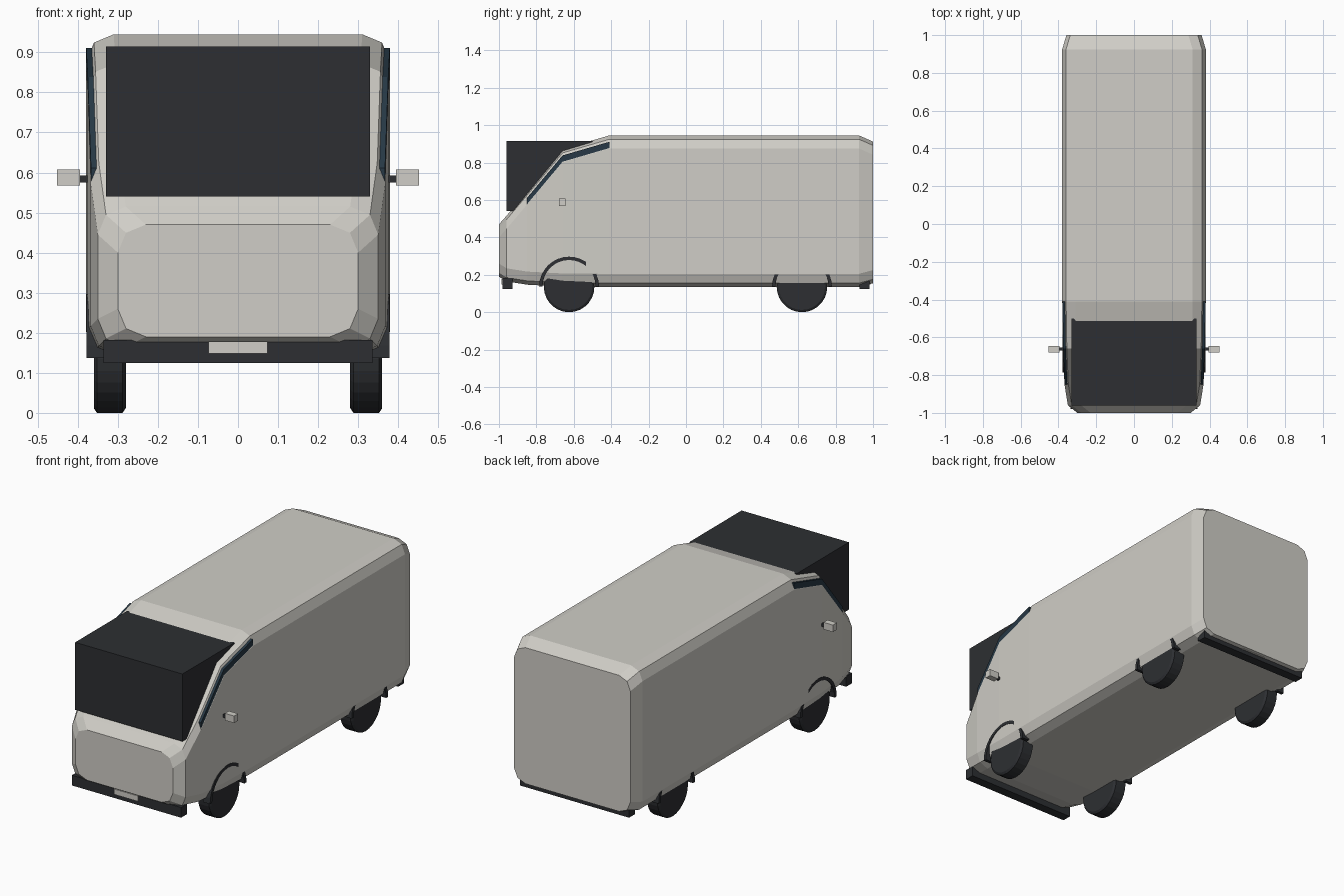
import bpy, bmesh, math

if "Cube" in bpy.data.objects:
    bpy.data.objects.remove(bpy.data.objects["Cube"])


def material(name, rgb):
    m = bpy.data.materials.new(name)
    m.diffuse_color = (*rgb, 1)
    m.use_nodes = True
    m.node_tree.nodes["Principled BSDF"].inputs["Base Color"].default_value = m.diffuse_color
    return m


PAINT = material("paint", (0.63, 0.615, 0.57))
DARK = material("dark_trim", (0.026, 0.028, 0.032))
GLASS = material("side_glass", (0.02, 0.04, 0.06))


def finish(bm, name, mat):
    bmesh.ops.recalc_face_normals(bm, faces=bm.faces)
    me = bpy.data.meshes.new(name)
    bm.to_mesh(me)
    bm.free()
    me.materials.append(mat)
    ob = bpy.data.objects.new(name, me)
    bpy.context.collection.objects.link(ob)
    return ob


def loft(name, rings, mat, closed=False):
    """Skin a list of equal-length point rings, capping the ends unless closed."""
    bm = bmesh.new()
    vr = [[bm.verts.new(p) for p in r] for r in rings]
    n = len(vr[0])
    pairs = list(zip(vr, vr[1:])) + ([(vr[-1], vr[0])] if closed else [])
    for a, b in pairs:
        for i in range(n):
            j = (i + 1) % n
            bm.faces.new((a[i], a[j], b[j], b[i]))
    if not closed:
        bm.faces.new(vr[0])
        bm.faces.new(vr[-1])
    return finish(bm, name, mat)


def box(name, x, y, z, mat):
    corners = [(x[0], z[0]), (x[1], z[0]), (x[1], z[1]), (x[0], z[1])]
    return loft(name, [[(u, yy, w) for u, w in corners] for yy in y], mat)


# Body: rounded sections lofted front to back (y, half width, bottom, top)
R = 0.07
STATIONS = [(-1.0, 0.30, 0.19, 0.47), (-0.96, 0.35, 0.165, 0.515),
            (-0.85, 0.368, 0.147, 0.645), (-0.66, 0.376, 0.137, 0.872),
            (-0.41, 0.38, 0.135, 0.945), (0.925, 0.38, 0.135, 0.945),
            (1.0, 0.358, 0.155, 0.912)]


def section(y, w, z0, z1):
    pts = []
    for k, (cx, cz) in enumerate([(w - R, z1 - R), (R - w, z1 - R), (R - w, z0 + R), (w - R, z0 + R)]):
        for s in range(3):
            a = math.pi / 2 * (k + s / 2)
            pts.append((cx + R * math.cos(a), y, cz + R * math.sin(a)))
    return pts


loft("van_body", [section(*s) for s in STATIONS], PAINT)

# Windscreen block
box("windscreen", (-0.33, 0.33), (-0.96, -0.50), (0.54, 0.915), DARK)

# Bumpers and plates
for end, s in (("front", -1), ("rear", 1)):
    box(end + "_bumper", (-0.336, 0.336), (s * 0.928, s * 0.98), (0.125, 0.182), DARK)
    box(end + "_plate", (-0.074, 0.074), (s * 0.975, s * 0.986), (0.148, 0.178), PAINT)

for side, s in (("right", 1), ("left", -1)):
    # Side window strip following the roof edge
    strip = []
    for y, w, z0, z1 in STATIONS[2:5]:
        strip.append([(s * (w - d), y, z1 - h) for d, h in
                      ((0.001, 0.08), (0.001, 0.034), (0.035, 0.034), (0.035, 0.08))])
    loft(side + "_side_window", strip, GLASS)

    # Mirror arm and head
    box(side + "_mirror_arm", (s * 0.35, s * 0.40), (-0.67, -0.655), (0.575, 0.592), DARK)
    box(side + "_mirror", (s * 0.395, s * 0.452), (-0.68, -0.645), (0.568, 0.607), PAINT)

    for end, cy in (("front", -0.625), ("rear", 0.62)):
        # Wheel with chamfered shoulders
        rings = []
        for x, r in ((0.28, 0.123), (0.288, 0.135), (0.352, 0.135), (0.36, 0.123)):
            rings.append([(s * x, cy + r * math.cos(t * math.pi / 14),
                           0.135 + r * math.sin(t * math.pi / 14)) for t in range(28)])
        loft(f"{side}_{end}_wheel", rings, DARK)

        # Half-ring arch trim
        arch = []
        for t in range(17):
            a = math.pi * t / 16
            arch.append([(s * x, cy + r * math.cos(a), 0.137 + r * math.sin(a))
                         for x, r in ((0.335, 0.142), (0.378, 0.142), (0.378, 0.16), (0.335, 0.16))])
        loft(f"{side}_{end}_arch", arch, DARK)
